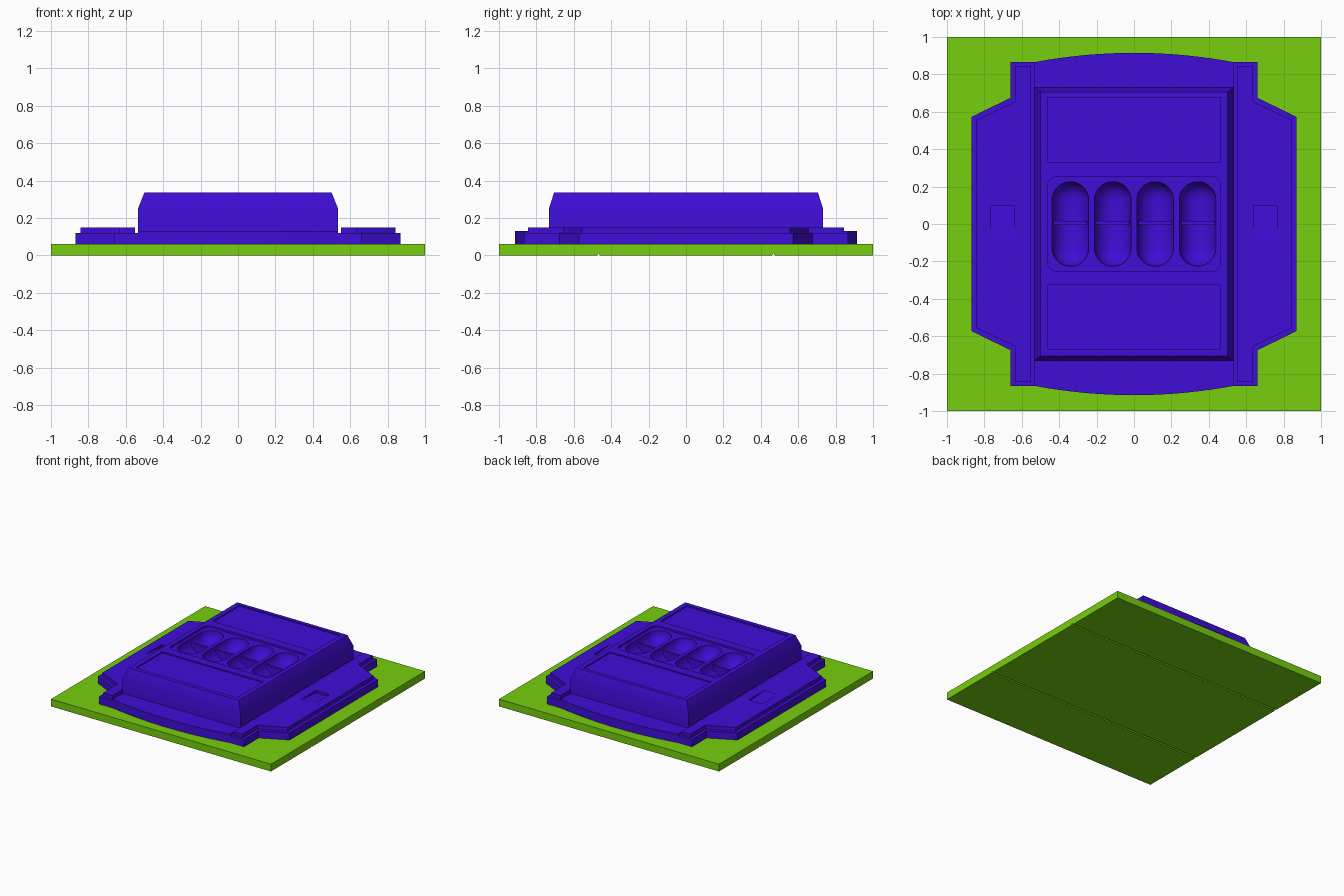
import bpy, bmesh
from math import sin, cos, pi, radians
from mathutils import Matrix, Vector

cube = bpy.data.objects.get("Cube")
if cube:
    bpy.data.objects.remove(cube, do_unlink=True)


def material(name, colour):
    m = bpy.data.materials.new(name)
    m.use_nodes = True
    m.diffuse_color = colour
    m.node_tree.nodes["Principled BSDF"].inputs["Base Color"].default_value = colour
    return m


GREEN = material("lime green", (0.18, 0.62, 0.004, 1))
VIOLET = material("blue violet", (0.05, 0.004, 0.68, 1))


def make_object(name, bm, mat):
    bmesh.ops.recalc_face_normals(bm, faces=bm.faces)
    mesh = bpy.data.meshes.new(name)
    bm.to_mesh(mesh)
    bm.free()
    mesh.materials.append(mat)
    obj = bpy.data.objects.new(name, mesh)
    bpy.context.collection.objects.link(obj)
    return obj


def prism(name, outline, low, high, mat=VIOLET, along_x=False):
    """Extrude an xy outline along z, or a yz outline along x."""
    bm = bmesh.new()
    place = (lambda p, h: (h, p[0], p[1])) if along_x else (lambda p, h: (p[0], p[1], h))
    face = bm.faces.new([bm.verts.new(place(p, low)) for p in outline])
    new = bmesh.ops.extrude_face_region(bm, geom=[face])["geom"]
    shift = Vector(place((0, 0), high - low))
    bmesh.ops.translate(bm, vec=shift, verts=[g for g in new if isinstance(g, bmesh.types.BMVert)])
    return make_object(name, bm, mat)


def rect(x0, x1, y0, y1):
    return [(x0, y0), (x1, y0), (x1, y1), (x0, y1)]


def rounded_rect(hx, hy, r, steps=6):
    points = []
    for k, (sx, sy) in enumerate([(1, 1), (-1, 1), (-1, -1), (1, -1)]):
        for i in range(steps + 1):
            a = (k + i / steps) * pi / 2
            points.append((sx * (hx - r) + r * cos(a), sy * (hy - r) + r * sin(a)))
    return points


def capsule(name, x, z, radius, half_length):
    """Sphere stretched along y by parting its two halves."""
    bm = bmesh.new()
    bmesh.ops.create_uvsphere(bm, u_segments=32, v_segments=17, radius=radius,
                              matrix=Matrix.Rotation(pi / 2, 4, "X"))
    stretch = half_length - radius
    for v in bm.verts:
        v.co += Vector((x, stretch if v.co.y > 0 else -stretch, z))
    return make_object(name, bm, VIOLET)


def cut(obj, cutter):
    cutter.hide_render = True
    mod = obj.modifiers.new("cut", "BOOLEAN")
    mod.operation, mod.solver, mod.object = "DIFFERENCE", "EXACT", cutter
    bpy.context.view_layer.objects.active = obj
    bpy.ops.object.modifier_apply(modifier=mod.name)
    bpy.data.objects.remove(cutter, do_unlink=True)


def smooth(obj):
    bpy.ops.object.select_all(action="DESELECT")
    obj.select_set(True)
    bpy.context.view_layer.objects.active = obj
    bpy.ops.object.shade_smooth_by_angle(angle=radians(30))


# Base plate with two shallow grooves underneath
plate_profile = [(-1, 0)]
for y in (-0.468, 0.468):
    plate_profile += [(y - 0.008, 0), (y, 0.012), (y + 0.008, 0)]
plate_profile += [(1, 0), (1, 0.06), (-1, 0.06)]
prism("base_plate", plate_profile, -1, 1, GREEN, along_x=True)

# Bowed bed under the housing
bow = [(0.535 * i / 12, 0.865 + 0.05 * (1 - (i / 12) ** 2)) for i in range(-12, 13)]
bed = prism("housing_bed", bow + [(-x, -y) for x, y in bow], 0.06, 0.13)
smooth(bed)

# Side wings: lower step, raised panel, ramped notch
def wing_outline(side, inner, arm, outer, tip, elbow, shoulder):
    half = [(inner, tip), (arm, tip), (arm, elbow), (outer, shoulder)]
    return [(side * x, y) for x, y in half + [(x, -y) for x, y in reversed(half)]]


for side, label in ((1, "left"), (-1, "right")):
    prism(label + "_wing_step",
          wing_outline(side, 0.535, 0.66, 0.87, 0.865, 0.675, 0.572), 0.06, 0.12)
    panel = prism(label + "_wing_panel",
                  wing_outline(side, 0.55, 0.635, 0.842, 0.845, 0.655, 0.557), 0.115, 0.15)
    ends = sorted((side * 0.64, side * 0.765))
    notch = prism("notch_cutter", [(-0.1, 0.149), (0.1, 0.13), (0.1, 0.2), (-0.1, 0.2)],
                  *ends, along_x=True)
    cut(panel, notch)

# Housing: straight walls, then sloping in to the flat top
bm = bmesh.new()
rings = []
for hx, hy, z in ((0.535, 0.733, 0.12), (0.535, 0.733, 0.25), (0.5, 0.705, 0.337)):
    rings.append([bm.verts.new((x, y, z)) for x, y in rect(-hx, hx, -hy, hy)])
for low, high in zip(rings, rings[1:]):
    for i in range(4):
        j = (i + 1) % 4
        bm.faces.new((low[i], low[j], high[j], high[i]))
bm.faces.new(rings[0])
bm.faces.new(rings[-1])
housing = make_object("housing", bm, VIOLET)

# Label recesses and central tray
for y0, y1 in ((0.33, 0.677), (-0.67, -0.327)):
    cut(housing, prism("label_cutter", rect(-0.46, 0.46, y0, y1), 0.327, 0.4))
cut(housing, prism("tray_cutter", rounded_rect(0.462, 0.255, 0.05), 0.322, 0.4))

# Four scooped slots, each crossed by a thin bar
for i in range(4):
    x = -0.34 + i * 0.2267
    cut(housing, capsule("slot_cutter", x, 0.322, 0.098, 0.226))
    prism("slot_bar_%d" % (i + 1), rect(x - 0.09, x + 0.09, -0.002, 0.016), 0.2, 0.295)
smooth(housing)
